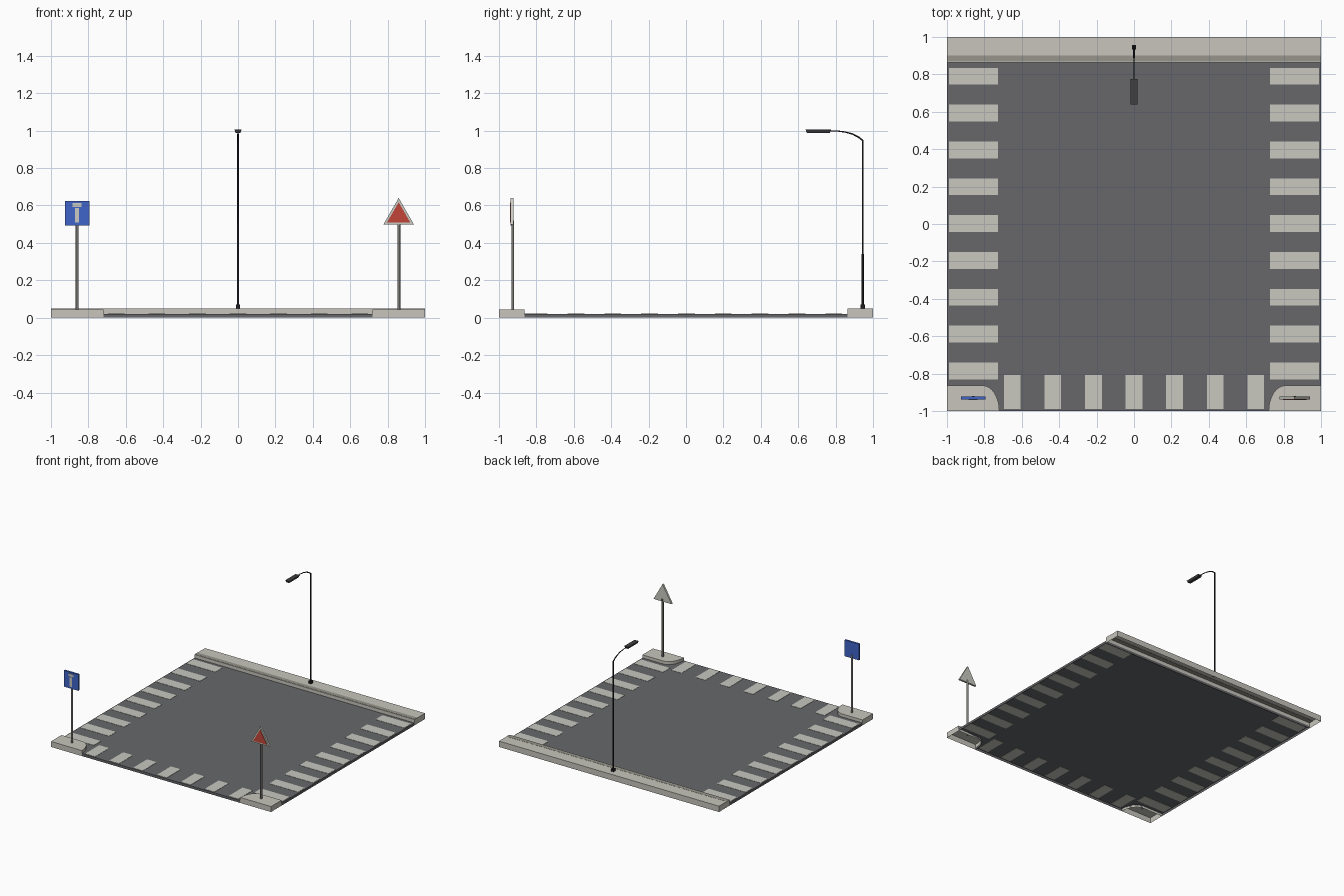
import bpy, bmesh, math

if "Cube" in bpy.data.objects:
    bpy.data.objects.remove(bpy.data.objects["Cube"])


def material(name, rgb):
    m = bpy.data.materials.new(name)
    m.diffuse_color = (*rgb, 1)
    m.use_nodes = True
    m.node_tree.nodes["Principled BSDF"].inputs["Base Color"].default_value = m.diffuse_color
    return m


ASPHALT = material("asphalt", (0.135, 0.137, 0.145))
PAINT = material("road_paint", (0.58, 0.58, 0.53))
CONCRETE = material("concrete", (0.57, 0.56, 0.50))
CURB = material("curb_grey", (0.31, 0.30, 0.26))
STEEL = material("steel", (0.20, 0.195, 0.18))
BLUE = material("sign_blue", (0.05, 0.13, 0.58))
RED = material("sign_red", (0.54, 0.06, 0.04))
WHITE = material("sign_white", (0.60, 0.60, 0.55))
BLACK = material("lamp_black", (0.014, 0.014, 0.017))
HEAD = material("lamp_head_grey", (0.05, 0.05, 0.053))


def finish(name, bm, mat):
    me = bpy.data.meshes.new(name)
    bm.to_mesh(me)
    bm.free()
    me.materials.append(mat)
    ob = bpy.data.objects.new(name, me)
    bpy.context.collection.objects.link(ob)
    return ob


def box(name, x, y, z, mat):
    bm = bmesh.new()
    bmesh.ops.create_cube(bm, size=1)
    for v in bm.verts:
        v.co = [(a + b) / 2 + c * (b - a) for c, (a, b) in zip(v.co, (x, y, z))]
    return finish(name, bm, mat)


def shell(name, outline, z0, z1, mat):
    """Counter-clockwise outline raised into a top and walls, open below."""
    bm = bmesh.new()
    low = [bm.verts.new((x, y, z0)) for x, y in outline]
    top = [bm.verts.new((x, y, z1)) for x, y in outline]
    bm.faces.new(top)
    n = len(top)
    for i in range(n):
        j = (i + 1) % n
        bm.faces.new((low[i], low[j], top[j], top[i]))
    return finish(name, bm, mat)


def triangle(name, cx, half, z0, z1, y0, y1, mat):
    bm = bmesh.new()
    pts = [(cx - half, z0), (cx + half, z0), (cx, z1)]
    f = [bm.verts.new((x, y0, z)) for x, z in pts]
    b = [bm.verts.new((x, y1, z)) for x, z in pts]
    bm.faces.new(f)
    bm.faces.new(b[::-1])
    for i in range(3):
        j = (i + 1) % 3
        bm.faces.new((f[j], f[i], b[i], b[j]))
    return finish(name, bm, mat)


def tube(name, points, radius, mat, sides=10):
    """Tapered tube in the plane x = const; points are (x, y, z, scale)."""
    cu = bpy.data.curves.new(name, 'CURVE')
    cu.dimensions = '3D'
    cu.bevel_depth = radius
    cu.bevel_resolution = sides // 2 - 2
    cu.use_fill_caps = True
    sp = cu.splines.new('POLY')
    sp.points.add(len(points) - 1)
    for p, (x, y, z, s) in zip(sp.points, points):
        p.co = (x, y, z, 1)
        p.radius = s
    cu.materials.append(mat)
    ob = bpy.data.objects.new(name, cu)
    bpy.context.collection.objects.link(ob)
    return ob


# Rounded street corners: arc from the kerb's end at the front to its long edge
arc = [(-0.81 + 0.09 * math.cos(t), -1 + 0.137 * math.sin(t))
       for t in (i * math.pi / 16 for i in range(9))]
left_corner = [(-1, -1)] + arc + [(-1, -0.863)]
right_corner = [(-x, y) for x, y in left_corner][::-1]
shell("left_corner_pavement", left_corner, 0, 0.045, CONCRETE)
shell("right_corner_pavement", right_corner, 0, 0.045, CONCRETE)

# Road sheet with skirt, notched around both corners
road = arc + [(-x, y) for x, y in arc][::-1] + [(1, -0.863), (1, 0.863), (-1, 0.863), (-1, -0.863)]
road = road[:9] + road[9:]
road = [(-1, -0.863)] + arc[::-1] + [(-x, y) for x, y in arc] + [(1, -0.863), (1, 0.863), (-1, 0.863)]
shell("road", road, 0, 0.02, ASPHALT)

# Back pavement with a darker kerb strip along the road
shell("back_pavement", [(-1, 0.863), (1, 0.863), (1, 1), (-1, 1)], 0, 0.048, CONCRETE)
box("kerb_strip", (-1, 1), (0.868, 0.902), (0.046, 0.049), CURB)

# Crossing stripes on three sides
for i in range(9):
    y = 0.79 - i * 0.197
    for s in (-1, 1):
        x = sorted((s * 0.99, s * 0.728))
        box("side_crossing_stripe", x, (y - 0.045, y + 0.045), (0.018, 0.022), PAINT)
for i in range(7):
    x = (i - 3) * 0.217
    box("front_crossing_stripe", (x - 0.045, x + 0.045), (-0.99, -0.807), (0.018, 0.022), PAINT)

# Sign posts
for side, x in (("left", -0.86), ("right", 0.86)):
    tube(side + "_sign_post", [(x, -0.926, 0.04, 1), (x, -0.926, 0.52, 1)], 0.008, STEEL)

# Square blue sign with a light pictogram
box("blue_sign", (-0.925, -0.795), (-0.938, -0.922), (0.492, 0.625), BLUE)
box("pictogram_bar", (-0.884, -0.838), (-0.941, -0.937), (0.592, 0.612), WHITE)
box("pictogram_stem", (-0.871, -0.851), (-0.941, -0.937), (0.508, 0.586), WHITE)

# Triangular warning sign
triangle("warning_sign", 0.859, 0.082, 0.498, 0.64, -0.938, -0.922, WHITE)
triangle("warning_sign_centre", 0.859, 0.063, 0.508, 0.617, -0.941, -0.937, RED)

# Street lamp: foot, pole with curved arm, head narrowing downwards
box("lamp_foot", (-0.011, 0.011), (0.934, 0.956), (0.045, 0.07), BLACK)
tube("lamp_pole", [(0, 0.945, 0.06, 1), (0, 0.945, 0.95, 0.8)], 0.006, BLACK)
tube("lamp_arm", [(0, 0.945, 0.948, 1), (0, 0.92, 0.967, 1), (0, 0.89, 0.982, 0.9),
                  (0, 0.85, 0.993, 0.8), (0, 0.81, 0.998, 0.7), (0, 0.765, 0.999, 0.7)],
     0.0045, BLACK)
head = box("lamp_head", (-0.019, 0.019), (0.64, 0.775), (0.988, 1.005), HEAD)
for v in head.data.vertices:
    if v.co.z < 0.99:
        v.co.x *= 0.65
        v.co.y += 0.006 if v.co.y < 0.7 else -0.006
